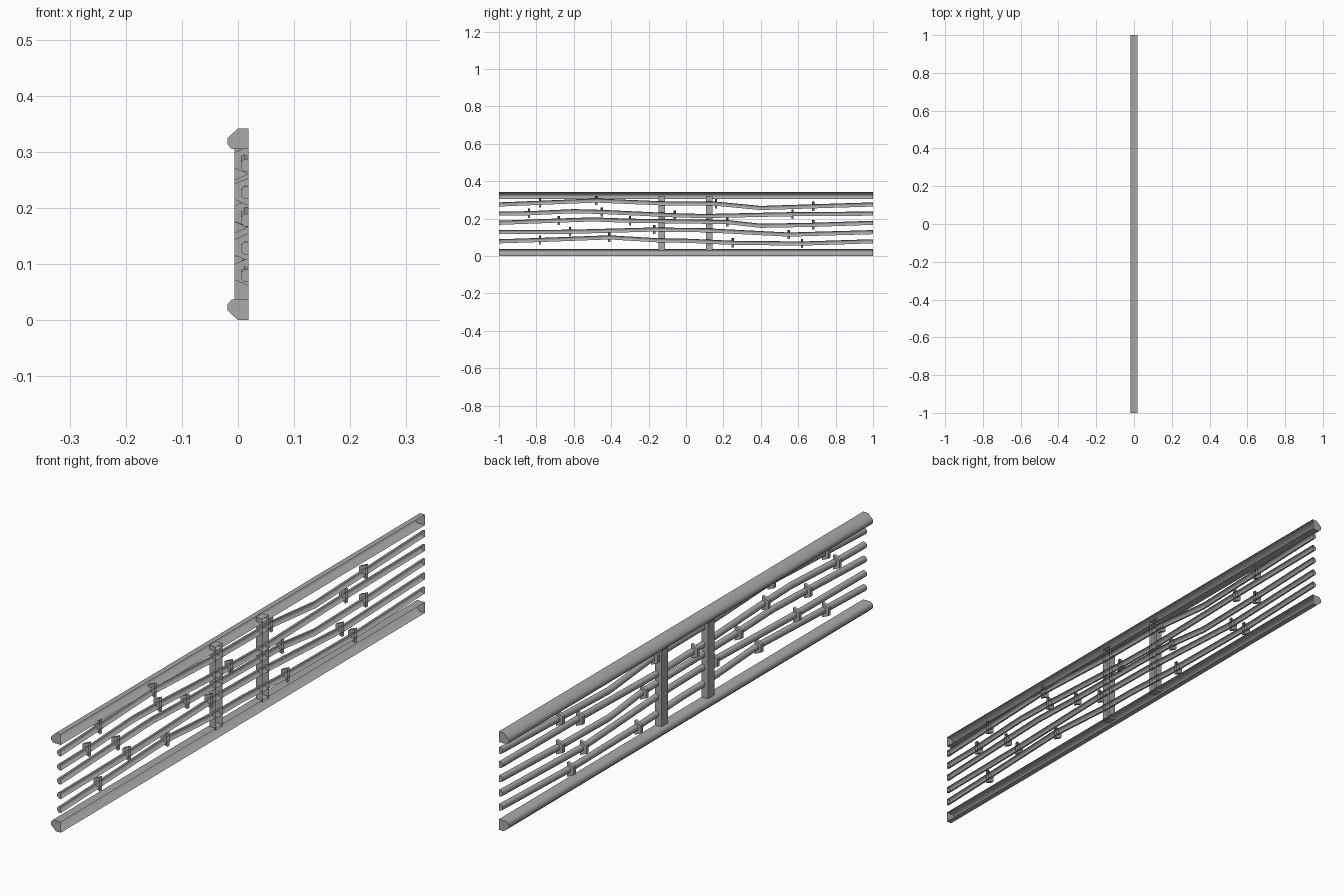
import bpy
import bmesh
import math

old = bpy.data.objects.get("Cube")
if old:
    bpy.data.objects.remove(old, do_unlink=True)

grey = bpy.data.materials.new("plain_grey")
grey.use_nodes = True
grey.diffuse_color = (0.4, 0.4, 0.4, 1)
grey.node_tree.nodes["Principled BSDF"].inputs["Base Color"].default_value = (0.4, 0.4, 0.4, 1)

BACK = 0.019   # the open side of every shell lies on this plane


def shell(name, profile, path, smooth=True):
    """Loft an open (x, z) profile along (y, z) points and cap both ends."""
    bm = bmesh.new()
    rings = [[bm.verts.new((x, y, z + dz)) for x, z in profile] for y, dz in path]
    for a, b in zip(rings, rings[1:]):
        for j in range(len(profile) - 1):
            bm.faces.new((a[j], b[j], b[j + 1], a[j + 1]))
    bm.faces.new(rings[0])
    bm.faces.new(rings[-1][::-1])
    mesh = bpy.data.meshes.new(name)
    bm.to_mesh(mesh)
    bm.free()
    mesh.materials.append(grey)
    obj = bpy.data.objects.new(name, mesh)
    bpy.context.collection.objects.link(obj)
    if smooth:
        bpy.ops.object.select_all(action='DESELECT')
        obj.select_set(True)
        bpy.context.view_layer.objects.active = obj
        bpy.ops.object.shade_smooth_by_angle(angle=math.radians(50))
    return obj


def flip(profile, height):
    return [(x, height - z) for x, z in reversed(profile)]


# Top and bottom rails
HEIGHT = 0.342
top = [(BACK, HEIGHT), (0, HEIGHT), (-0.014, 0.329), (-0.019, 0.324),
       (-0.019, 0.314), (-0.011, 0.305), (BACK, 0.305)]
ends = [(-1, 0), (1, 0)]
shell("top_rail", top, ends)
shell("bottom_rail", flip(top, HEIGHT), ends)

# Two upright posts
post = [(BACK, 0.32), (-0.006, 0.32), (-0.006, 0.03), (BACK, 0.03)]
for side, y in (("front", -0.13), ("rear", 0.125)):
    shell(side + "_post", post, [(y - 0.018, 0), (y + 0.018, 0)], smooth=False)

# Wavy canes, each a path of (y, z) points; the third value marks a knot
canes = [
    [(-1, .276, 0), (-.78, .285, 1), (-.48, .297, 1), (-.13, .282, 0), (.16, .28, 1),
     (.4, .257, 0), (.68, .266, 1), (1, .276, 0)],
    [(-1, .227, 0), (-.84, .229, 1), (-.6, .24, 0), (-.45, .236, 1), (-.06, .218, 1),
     (.1, .214, 0), (.57, .224, 1), (1, .227, 0)],
    [(-1, .178, 0), (-.68, .19, 1), (-.5, .196, 0), (-.3, .189, 1), (.22, .182, 1),
     (.4, .162, 0), (.68, .167, 1), (1, .178, 0)],
    [(-1, .128, 0), (-.62, .13, 1), (-.17, .142, 1), (.1, .138, 0), (.55, .115, 1),
     (1, .128, 0)],
    [(-1, .079, 0), (-.78, .086, 1), (-.41, .1, 1), (-.13, .083, 0), (0, .082, 0),
     (.25, .071, 1), (.62, .067, 1), (1, .079, 0)],
]
cane = [(BACK, .011), (.011, .011), (.005, .005), (.005, -.005), (.011, -.011), (BACK, -.011)]
knot = [(BACK, .025), (-.006, .014), (-.006, -.014), (BACK, -.025)]
for n, points in enumerate(canes, 1):
    shell(f"cane_{n}", cane, [(y, z) for y, z, k in points])
    for m, (y, z, k) in enumerate(points):
        if k:
            shell(f"cane_{n}_knot_{m}", knot, [(y - .006, z), (y + .006, z)], smooth=False)
